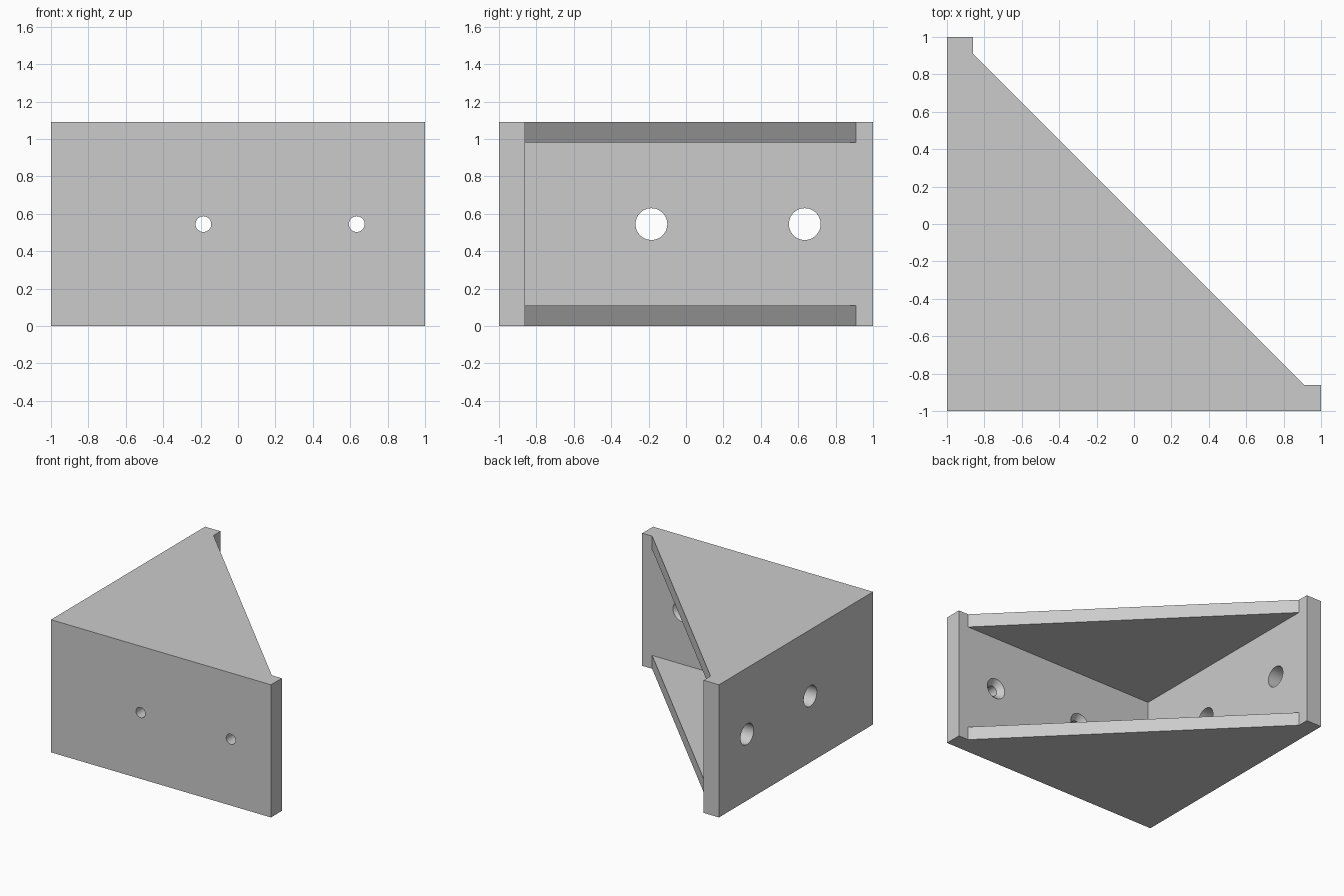
import bpy, bmesh, math
from mathutils import Matrix, Vector

cube = bpy.data.objects.get("Cube")
if cube:
    bpy.data.objects.remove(cube, do_unlink=True)

HEIGHT = 1.09      # overall height
PLATE = 0.11       # thickness of the triangular plates
INNER = -0.86      # inside face of both walls
MID = HEIGHT / 2
HOLES = (-0.185, 0.635)
SMALL, LARGE = 0.042, 0.085

grey = bpy.data.materials.new("plain grey")
grey.use_nodes = True
colour = (0.6, 0.6, 0.6, 1)
grey.diffuse_color = colour
grey.node_tree.nodes["Principled BSDF"].inputs["Base Color"].default_value = colour


def finish(name, bm):
    bmesh.ops.recalc_face_normals(bm, faces=bm.faces)
    mesh = bpy.data.meshes.new(name)
    bm.to_mesh(mesh)
    bm.free()
    mesh.materials.append(grey)
    obj = bpy.data.objects.new(name, mesh)
    bpy.context.collection.objects.link(obj)
    return obj


def prism(name, outline, bottom, top):
    bm = bmesh.new()
    face = bm.faces.new([bm.verts.new((x, y, bottom)) for x, y in outline])
    side = bmesh.ops.extrude_face_region(bm, geom=[face])["geom"]
    verts = [v for v in side if isinstance(v, bmesh.types.BMVert)]
    bmesh.ops.translate(bm, verts=verts, vec=(0, 0, top - bottom))
    return finish(name, bm)


def drill(name, start, end, r_start, r_end):
    start, end = Vector(start), Vector(end)
    axis = end - start
    turn = Vector((0, 0, 1)).rotation_difference(axis).to_matrix().to_4x4()
    bm = bmesh.new()
    bmesh.ops.create_cone(bm, cap_ends=True, segments=48, radius1=r_start,
                          radius2=r_end, depth=axis.length,
                          matrix=Matrix.Translation((start + end) / 2) @ turn)
    return finish(name, bm)


# Solid corner block with squared wall ends
outline = [(-1, -1), (1, -1), (1, INNER), (0.91, INNER),
           (INNER, 0.91), (INNER, 1), (-1, 1)]
bracket = prism("corner_bracket", outline, 0, HEIGHT)

# Open space between the plates, behind both walls
cutters = [prism("cavity_cutter", [(INNER, INNER), (2, INNER), (2, 2), (INNER, 2)],
                 PLATE, HEIGHT - PLATE)]

# Countersunk screw holes in the front wall, wide access holes in the side wall
sink = LARGE - SMALL
for p in HOLES:
    cutters.append(drill("screw_cutter", (p, -1.1, MID), (p, -0.8, MID), SMALL, SMALL))
    cutters.append(drill("countersink_cutter", (p, INNER - sink, MID),
                         (p, INNER + sink, MID), SMALL, LARGE + sink))
    cutters.append(drill("access_cutter", (-1.1, p, MID), (-0.8, p, MID), LARGE, LARGE))

bpy.context.view_layer.objects.active = bracket
bracket.select_set(True)
for cutter in cutters:
    cutter.hide_render = True
    mod = bracket.modifiers.new("cut", "BOOLEAN")
    mod.operation = "DIFFERENCE"
    mod.solver = "EXACT"
    mod.object = cutter
    bpy.ops.object.modifier_apply(modifier=mod.name)
    bpy.data.objects.remove(cutter, do_unlink=True)

bpy.ops.object.shade_smooth_by_angle(angle=math.radians(30))
